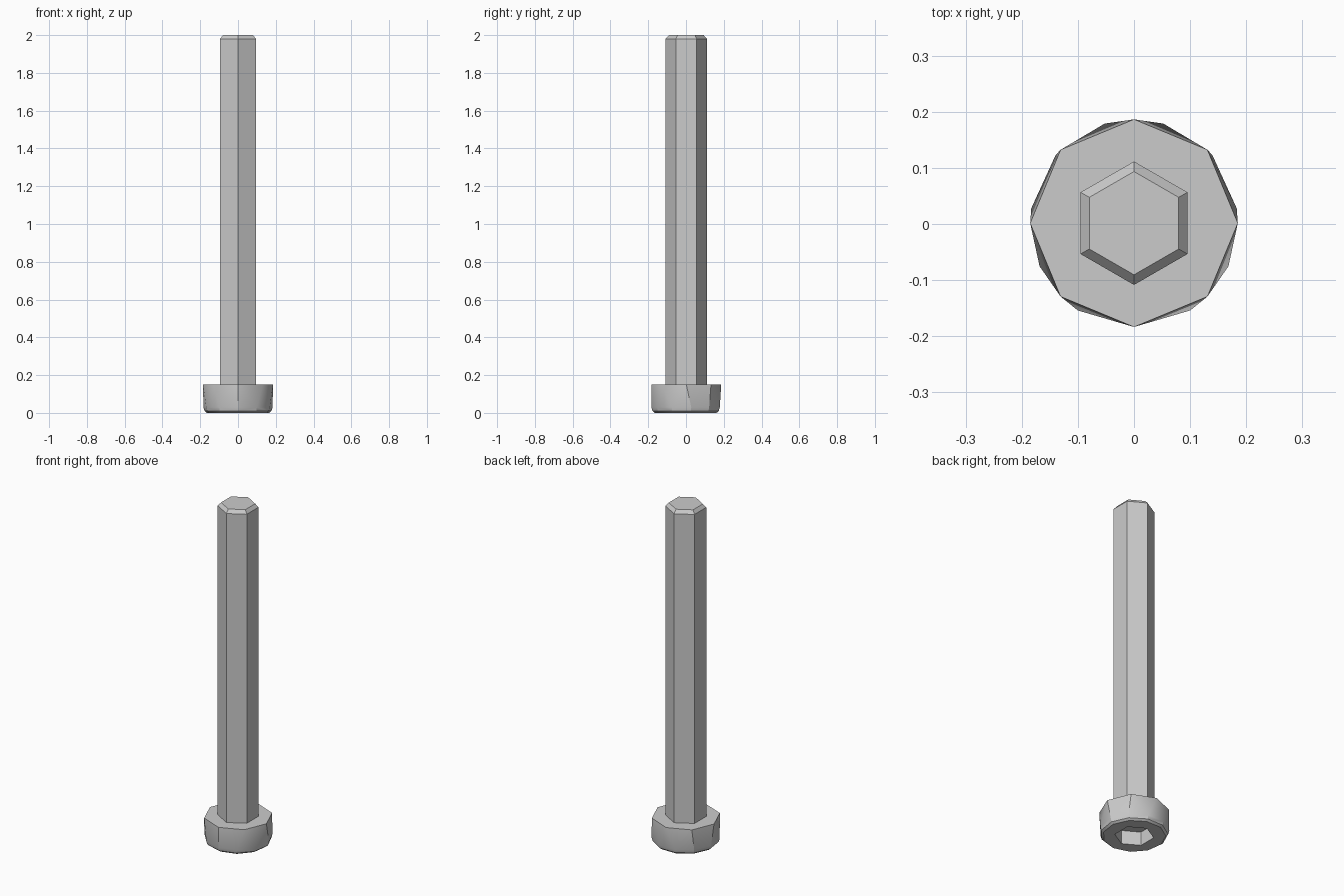
import bpy
import bmesh
from math import cos, sin, pi, radians

old = bpy.data.objects.get("Cube")
if old:
    bpy.data.objects.remove(old, do_unlink=True)

CENTRE_Y = 0.0015

steel = bpy.data.materials.new("grey steel")
steel.use_nodes = True
colour = (0.6, 0.6, 0.6, 1)
steel.diffuse_color = colour
steel.node_tree.nodes["Principled BSDF"].inputs["Base Color"].default_value = colour


def hull_part(name, rings):
    """Convex solid through rings of (sides, radius, z), each with a corner at -y."""
    bm = bmesh.new()
    for sides, radius, z in rings:
        for i in range(sides):
            a = 2 * pi * i / sides - pi / 2
            bm.verts.new((radius * cos(a), radius * sin(a) + CENTRE_Y, z))
    bmesh.ops.convex_hull(bm, input=bm.verts)
    bmesh.ops.dissolve_limit(bm, angle_limit=radians(0.5), verts=bm.verts, edges=bm.edges)
    bmesh.ops.recalc_face_normals(bm, faces=bm.faces)
    mesh = bpy.data.meshes.new(name)
    bm.to_mesh(mesh)
    bm.free()
    mesh.materials.append(steel)
    obj = bpy.data.objects.new(name, mesh)
    bpy.context.collection.objects.link(obj)
    return obj


# Hexagonal shaft with a chamfered tip
hull_part("shaft", [(6, 0.11, 0.145), (6, 0.11, 1.98), (6, 0.092, 2.0)])

# Head: eight-sided rim blending into an eleven-sided rounded base
head = hull_part("head", [(8, 0.185, 0.15), (11, 0.185, 0.03),
                          (11, 0.179, 0.01), (11, 0.167, 0)])
bpy.context.view_layer.objects.active = head
head.select_set(True)
bpy.ops.object.shade_smooth_by_angle(angle=radians(30))

# Hexagonal key socket cut into the underside of the head
cutter = hull_part("socket_cutter", [(6, 0.104, -0.05), (6, 0.104, 0.08)])
cutter.hide_render = True
cutter.hide_viewport = True
cut = head.modifiers.new("socket", "BOOLEAN")
cut.operation = "DIFFERENCE"
cut.solver = "EXACT"
cut.object = cutter
